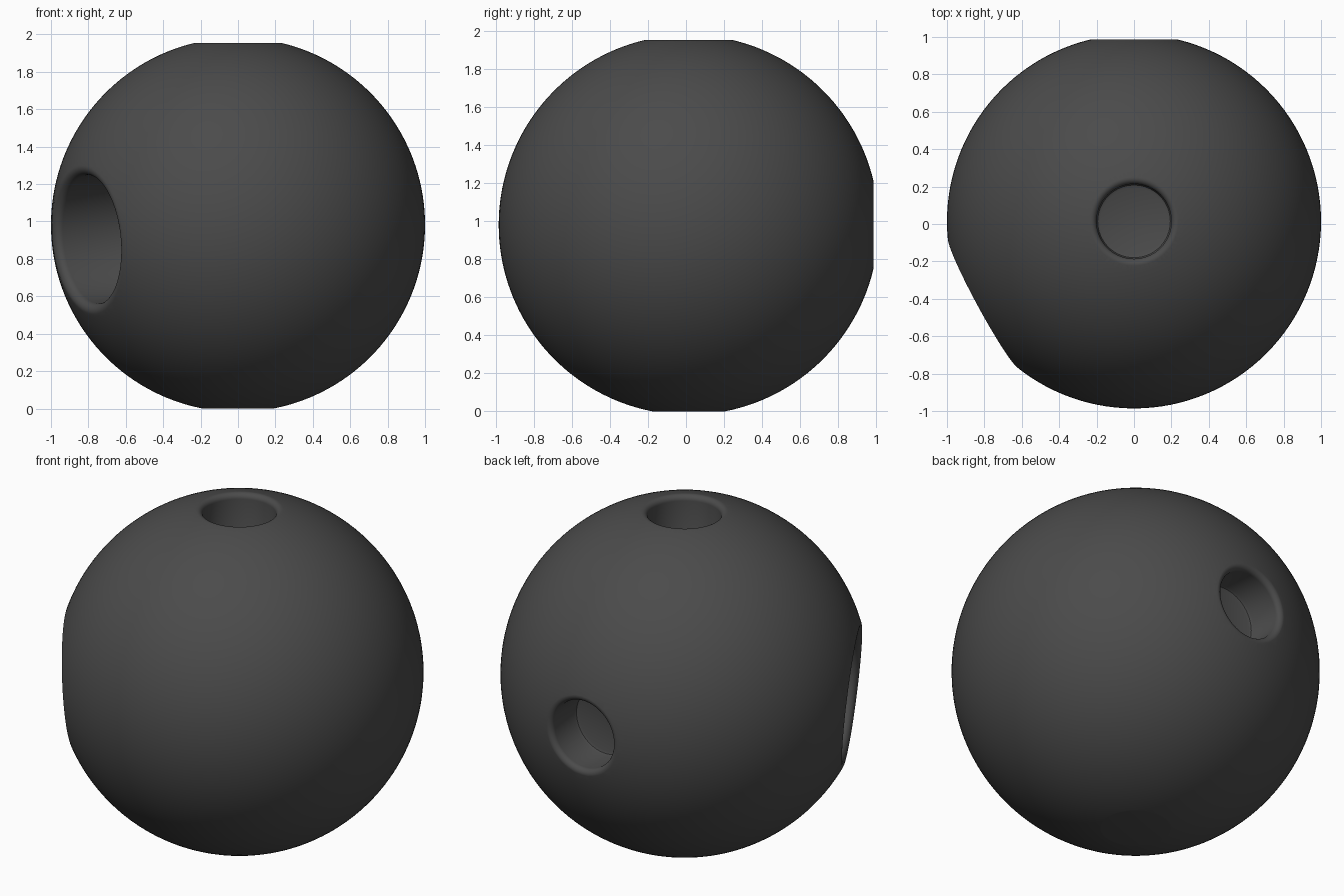
import bpy, bmesh, math
from mathutils import Vector

if "Cube" in bpy.data.objects:
    bpy.data.objects.remove(bpy.data.objects["Cube"])

CENTRE = Vector((0, 0.014, 0.982))

dark = bpy.data.materials.new("dark grey")
dark.diffuse_color = (0.07, 0.07, 0.07, 1)
dark.use_nodes = True
dark.node_tree.nodes["Principled BSDF"].inputs["Base Color"].default_value = dark.diffuse_color


def add_object(name, bm):
    bmesh.ops.recalc_face_normals(bm, faces=bm.faces)
    mesh = bpy.data.meshes.new(name)
    bm.to_mesh(mesh)
    bm.free()
    mesh.materials.append(dark)
    ob = bpy.data.objects.new(name, mesh)
    bpy.context.collection.objects.link(ob)
    ob.location = CENTRE
    return ob


def hole_cutter(name, direction, r, fillet, depth, sides=64):
    """Lathed plug: flat floor, straight wall, rounded mouth tangent to the ball."""
    h = math.sqrt((1 - fillet) ** 2 - (r + fillet) ** 2)
    floor = math.sqrt(1 - r * r) - depth
    profile = [(r - 0.02, floor), (r - 0.006, floor + 0.006), (r, floor + 0.02)]
    end = math.atan2(h, r + fillet)
    for i in range(9):
        a = math.pi + (end - math.pi) * i / 8
        profile.append((r + fillet + fillet * math.cos(a), h + fillet * math.sin(a)))
    # run on along the tangent, then close above the ball
    x, z = profile[-1]
    profile += [(x + 0.05 * math.sin(end), z - 0.05 * math.cos(end)), (x + 0.1, 1.2)]
    bm = bmesh.new()
    rings = [[bm.verts.new((p * math.cos(2 * math.pi * k / sides),
                            p * math.sin(2 * math.pi * k / sides), q))
              for k in range(sides)] for p, q in profile]
    for a, b in zip(rings, rings[1:]):
        for k in range(sides):
            n = (k + 1) % sides
            bm.faces.new((a[k], a[n], b[n], b[k]))
    bm.faces.new(rings[0])
    bm.faces.new(rings[-1])
    ob = add_object(name, bm)
    ob.rotation_euler = Vector(direction).to_track_quat('Z', 'Y').to_euler()
    ob.hide_render = True
    return ob


# Ball with a small flat foot
bm = bmesh.new()
bmesh.ops.create_uvsphere(bm, u_segments=128, v_segments=80, radius=1)
cut = bmesh.ops.bisect_plane(bm, geom=bm.verts[:] + bm.edges[:] + bm.faces[:],
                             plane_co=(0, 0, -CENTRE.z), plane_no=(0, 0, -1), clear_outer=True)
bmesh.ops.holes_fill(bm, edges=[e for e in cut["geom_cut"] if isinstance(e, bmesh.types.BMEdge)])
ball = add_object("ball", bm)

# Two finger holes and one wider thumb hole
az, el = math.radians(208.5), math.radians(-5)
thumb = (math.cos(az) * math.cos(el), math.sin(az) * math.cos(el), math.sin(el))
cutters = [hole_cutter("top_hole_cutter", (0, 0, 1), 0.2, 0.03, 0.24),
           hole_cutter("back_hole_cutter", (0, 1, 0), 0.2, 0.03, 0.24),
           hole_cutter("thumb_hole_cutter", thumb, 0.345, 0.04, 0.42)]

bpy.context.view_layer.objects.active = ball
ball.select_set(True)
for c in cutters:
    m = ball.modifiers.new(c.name, 'BOOLEAN')
    m.operation = 'DIFFERENCE'
    m.solver = 'EXACT'
    m.object = c
    bpy.ops.object.modifier_apply(modifier=m.name)
for c in cutters:
    bpy.data.objects.remove(c, do_unlink=True)
bpy.ops.object.shade_smooth_by_angle(angle=math.radians(35))
